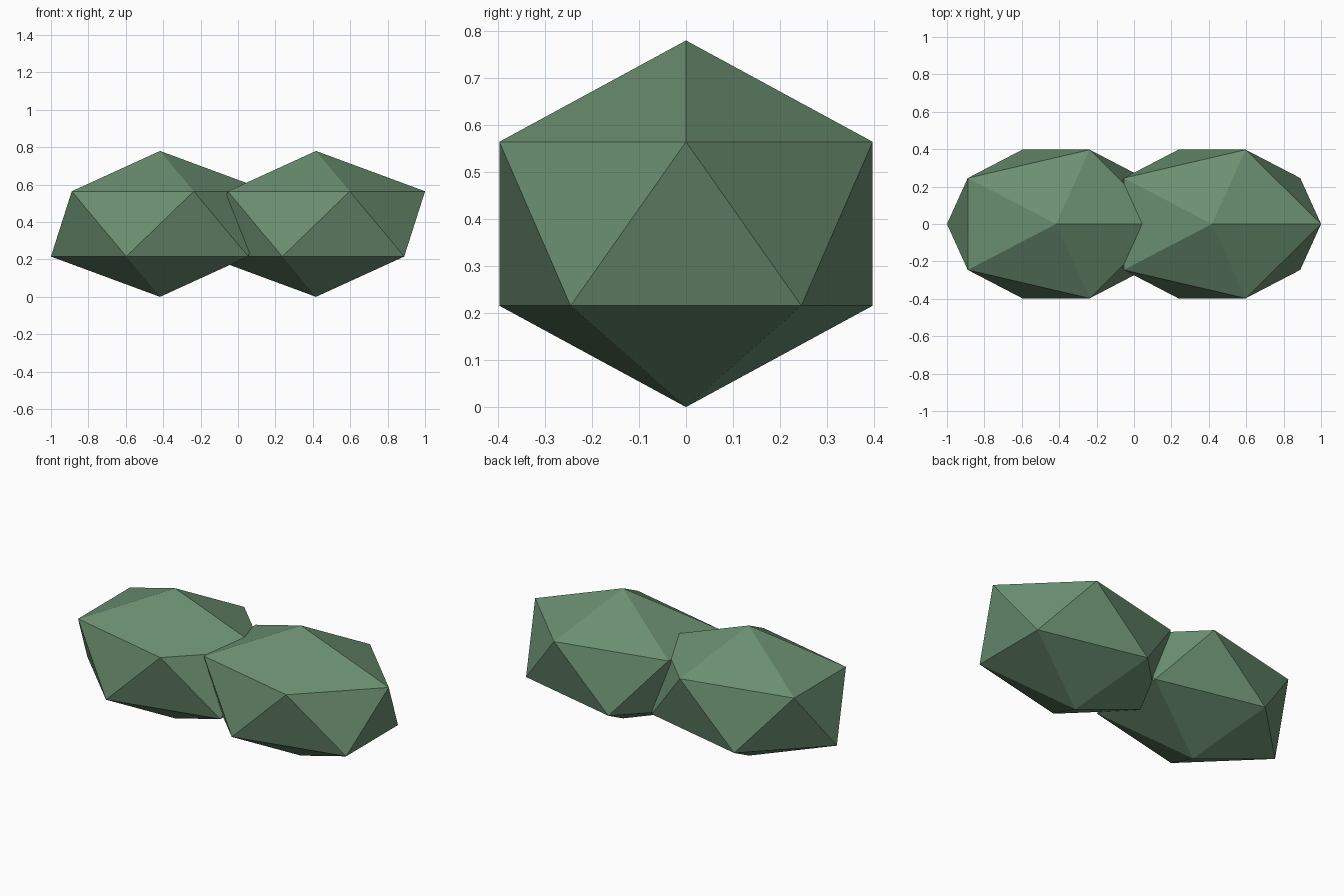
import bpy

# Remove the default cube
cube = bpy.data.objects.get("Cube")
if cube:
    bpy.data.objects.remove(cube, do_unlink=True)

# Single leaf-green colour
green = bpy.data.materials.new("leaf_green")
green.use_nodes = True
colour = (0.147, 0.275, 0.165, 1.0)
green.diffuse_color = colour
green.node_tree.nodes["Principled BSDF"].inputs["Base Color"].default_value = colour

HEIGHT = 0.78
OFFSET = 0.417


def bush(name, x):
    """A flat-shaded icosahedron stretched along x."""
    bpy.ops.mesh.primitive_ico_sphere_add(
        subdivisions=1, radius=1, location=(x, 0, HEIGHT / 2))
    obj = bpy.context.object
    obj.name = name
    obj.scale = (0.652, 0.467, HEIGHT / 2)
    bpy.ops.object.transform_apply(location=False, rotation=False, scale=True)
    bpy.ops.object.shade_flat()
    obj.data.materials.append(green)
    return obj


# Two overlapping clumps of foliage
bush("bush_right", -OFFSET)
bush("bush_left", OFFSET)
